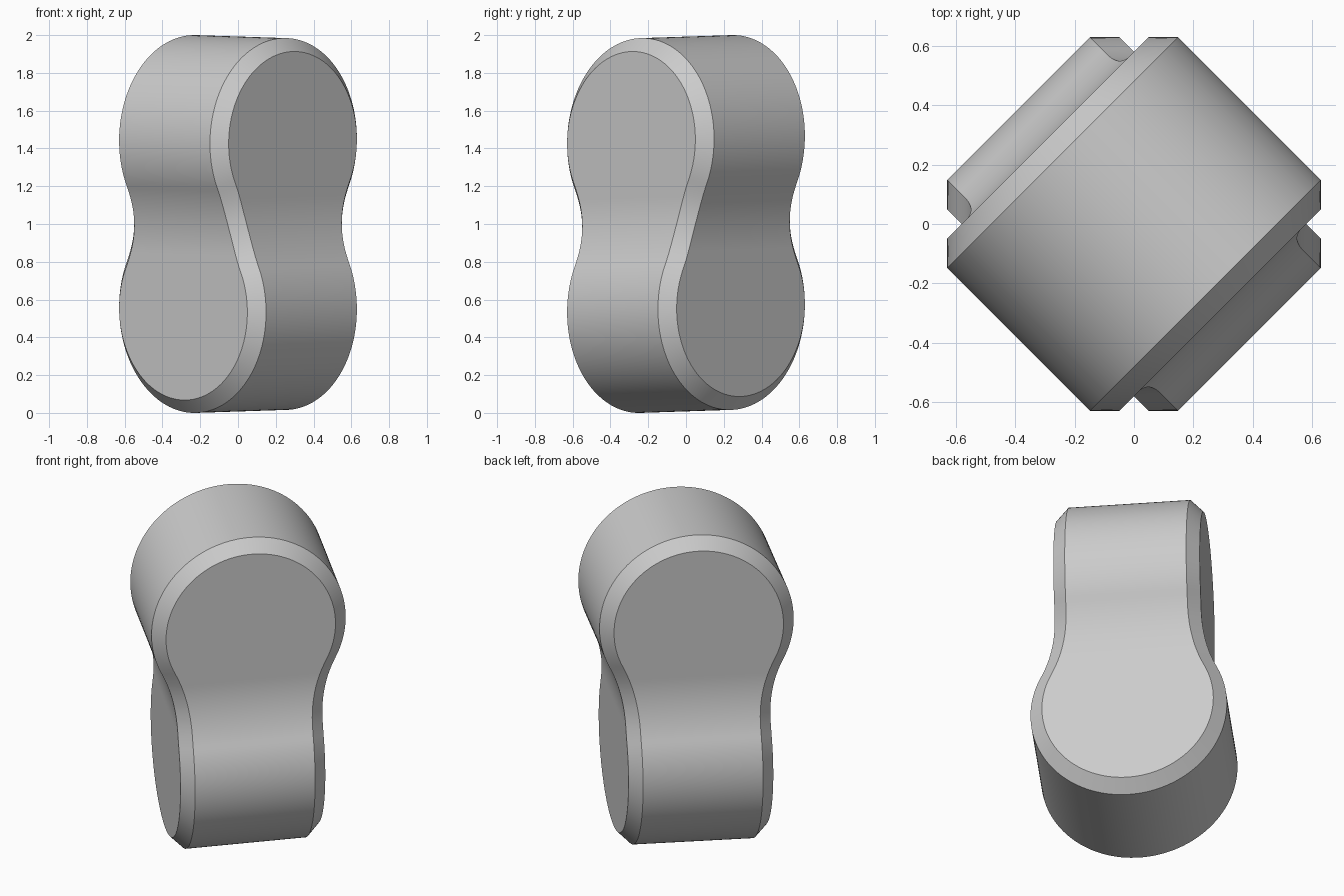
import bpy, bmesh, math
from mathutils import Matrix

if "Cube" in bpy.data.objects:
    bpy.data.objects.remove(bpy.data.objects["Cube"])

R, CZ = 0.55, 1.45        # big round end: radius and centre height
W, F, D = 0.41, 0.80, 0.07  # half thickness, neck fillet radius, chamfer
H = math.sqrt((R + F) ** 2 - (W + F) ** 2)
FZ = CZ - H               # height where the fillet meets the flat side
TZ = CZ - H * R / (R + F)  # height where the fillet meets the round end


def profile(z):
    """Half width and outward normal (across, up) of the keyhole outline."""
    if z >= TZ:
        w = math.sqrt(max(0, R * R - (z - CZ) ** 2))
        return w, (w / R, (z - CZ) / R)
    if z > FZ:
        dx = math.sqrt(F * F - (z - FZ) ** 2)
        return W + F - dx, (dx / F, -(z - FZ) / F)
    return W, (1, 0)


def inset(z):
    w, n = profile(z)
    return max(0, w - D * n[0]), z - D * n[1]


# Seam heights, spaced evenly in angle around the ends, mirrored about z = 1
a0 = math.asin((TZ - CZ) / R)
upper = [1 + (TZ - 1) * i / 14 for i in range(14)]
upper += [CZ + R * math.sin(a0 + (math.pi / 2 - a0) * i / 44) for i in range(45)]
heights = [2 - z for z in reversed(upper[1:])] + upper

# One quarter: a strip of each curved side plus the chamfer between them
bm = bmesh.new()
rows = []
for z in heights:
    u, zi = inset(2 - z)
    za = 2 - zi
    va = profile(za)[0]
    v, zb = inset(z)
    ub = profile(2 - zb)[0]
    rows.append([bm.verts.new(p) for p in
                 ((0, va, za), (u, va, za), (ub, v, zb), (ub, 0, zb))])
for r, s in zip(rows, rows[1:]):
    for i in range(3):
        bm.faces.new((r[i], r[i + 1], s[i + 1], s[i]))

# Mirror to the other quarters
for axis in (0, 1):
    copy = bmesh.ops.duplicate(bm, geom=bm.verts[:] + bm.edges[:] + bm.faces[:])["geom"]
    for v in copy:
        if isinstance(v, bmesh.types.BMVert):
            v.co[axis] *= -1
bmesh.ops.remove_doubles(bm, verts=bm.verts[:], dist=1e-4)
bmesh.ops.dissolve_degenerate(bm, edges=bm.edges[:], dist=1e-4)

# Turn to the diagonal and give the slight slant
bm.transform(Matrix.Rotation(-math.pi / 4, 4, 'Z'))
for v in bm.verts:
    v.co.z = 1 + (v.co.z - 1) * 0.992 + 0.033 * v.co.y
bmesh.ops.recalc_face_normals(bm, faces=bm.faces[:])

mesh = bpy.data.meshes.new("crossed_knob")
bm.to_mesh(mesh)
bm.free()
obj = bpy.data.objects.new("crossed_knob", mesh)
bpy.context.collection.objects.link(obj)
bpy.context.view_layer.objects.active = obj
obj.select_set(True)
bpy.ops.object.shade_smooth_by_angle(angle=math.radians(25))
